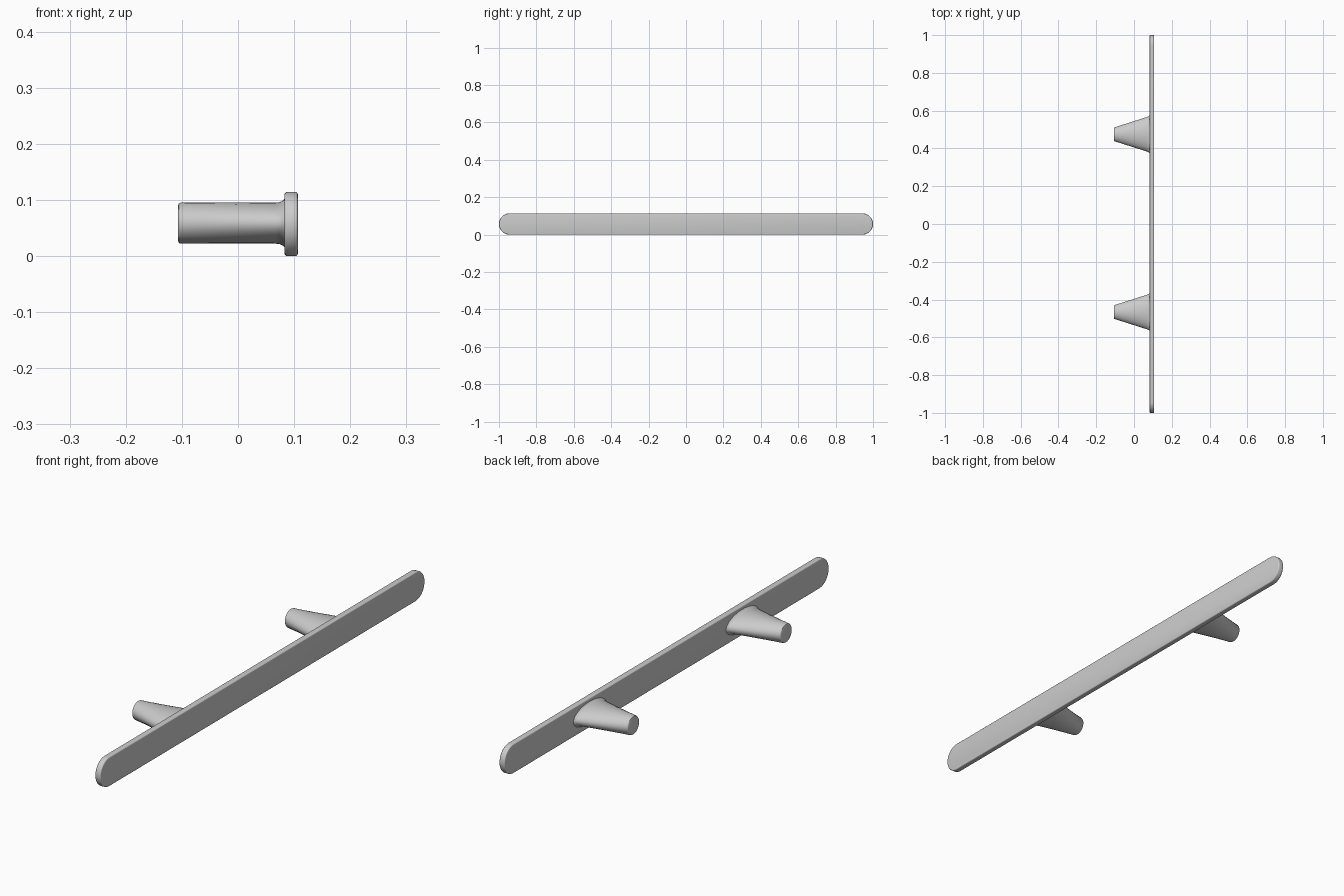
import bpy, bmesh, math

if "Cube" in bpy.data.objects:
    bpy.data.objects.remove(bpy.data.objects["Cube"])

MID_Z = 0.057      # height of the bar's centre line
BACK, FRONT = 0.083, 0.1065
SIDES = 64


def loft(name, rings):
    """Skin a list of closed rings and cap both ends."""
    bm = bmesh.new()
    loops = [[bm.verts.new(p) for p in ring] for ring in rings]
    n = len(loops[0])
    for a, b in zip(loops, loops[1:]):
        for i in range(n):
            j = (i + 1) % n
            bm.faces.new((a[i], a[j], b[j], b[i]))
    bm.faces.new(loops[0][::-1])
    bm.faces.new(loops[-1])
    bmesh.ops.recalc_face_normals(bm, faces=bm.faces)
    mesh = bpy.data.meshes.new(name)
    bm.to_mesh(mesh)
    bm.free()
    obj = bpy.data.objects.new(name, mesh)
    bpy.context.collection.objects.link(obj)
    bpy.ops.object.select_all(action='DESELECT')
    obj.select_set(True)
    bpy.context.view_layer.objects.active = obj
    bpy.ops.object.shade_smooth_by_angle(angle=math.radians(35))
    return obj


def stadium(x, radius, straight):
    """Round-ended outline across the bar, in the plane at x."""
    pts = []
    for side in (1, -1):
        for i in range(25):
            a = math.pi * i / 24
            pts.append((x, side * (straight + radius * math.sin(a)),
                        MID_Z + side * radius * math.cos(a)))
    return pts


def ellipse(x, y, ry, rz):
    return [(x, y + ry * math.cos(2 * math.pi * i / SIDES),
             MID_Z + 0.0015 + rz * math.sin(2 * math.pi * i / SIDES))
            for i in range(SIDES)]


# Long flat bar with softened rims
R, E = 0.057, 0.004
rim = [(E * (1 - math.sin(t)), E * (1 - math.cos(t)))
       for t in (0, math.pi / 6, math.pi / 3, math.pi / 2)]
profile = [(BACK + dx, R - dr) for dr, dx in reversed(rim)]
profile = sorted({(round(BACK + dx, 5), round(R - dr, 5)) for dr, dx in rim}
                 | {(round(FRONT - dx, 5), round(R - dr, 5)) for dr, dx in rim})
loft("handle_bar", [stadium(x, r, 1 - R) for x, r in profile])

# Tapered posts: round at the tip, wide ellipse with a fillet at the bar
sections = [(-0.1065, 0.033, 0.0325), (-0.1055, 0.035, 0.035),
            (-0.1025, 0.037, 0.0365), (0.066, 0.0905, 0.0365),
            (0.074, 0.0935, 0.0372), (0.079, 0.0965, 0.0395),
            (0.082, 0.100, 0.0425), (0.086, 0.102, 0.0445)]
for name, y in (("rear_post", 0.475), ("front_post", -0.466)):
    loft(name, [ellipse(x, y, ry, rz) for x, ry, rz in sections])
